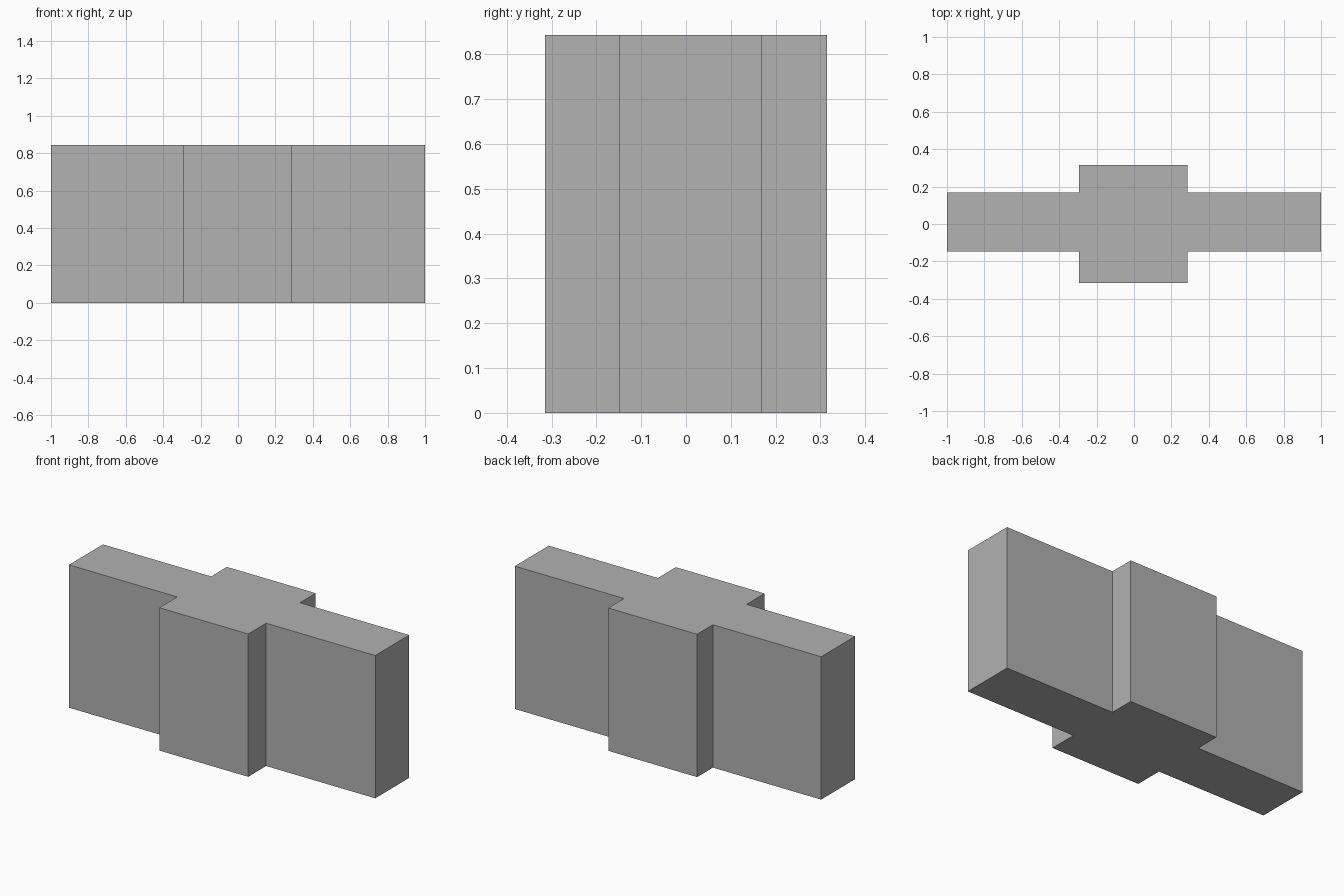
import bpy
import bmesh

cube = bpy.data.objects.get("Cube")
if cube:
    bpy.data.objects.remove(cube, do_unlink=True)

# Single plain grey
grey = bpy.data.materials.new("plain_grey")
grey.use_nodes = True
colour = (0.445, 0.445, 0.445, 1)
grey.diffuse_color = colour
grey.node_tree.nodes["Principled BSDF"].inputs["Base Color"].default_value = colour

# Plan dimensions: long bar crossed by a deeper central block
height = 0.843
bar_end, bar_front, bar_back = 1.0, -0.148, 0.168
block_left, block_right, block_depth = 0.287, -0.293, 0.315

outline = [
    (-bar_end, bar_front), (block_right, bar_front),
    (block_right, -block_depth), (block_left, -block_depth),
    (block_left, bar_front), (bar_end, bar_front),
    (bar_end, bar_back), (block_left, bar_back),
    (block_left, block_depth), (block_right, block_depth),
    (block_right, bar_back), (-bar_end, bar_back),
]

# Cross-shaped plan extruded straight up
bm = bmesh.new()
base = bm.faces.new([bm.verts.new((x, y, 0)) for x, y in outline])
top = bmesh.ops.extrude_face_region(bm, geom=[base], use_keep_orig=True)["geom"]
bmesh.ops.translate(bm, vec=(0, 0, height),
                    verts=[g for g in top if isinstance(g, bmesh.types.BMVert)])
bmesh.ops.recalc_face_normals(bm, faces=bm.faces)

mesh = bpy.data.meshes.new("cross_block")
bm.to_mesh(mesh)
bm.free()
mesh.materials.append(grey)
bpy.context.collection.objects.link(bpy.data.objects.new("cross_block", mesh))
